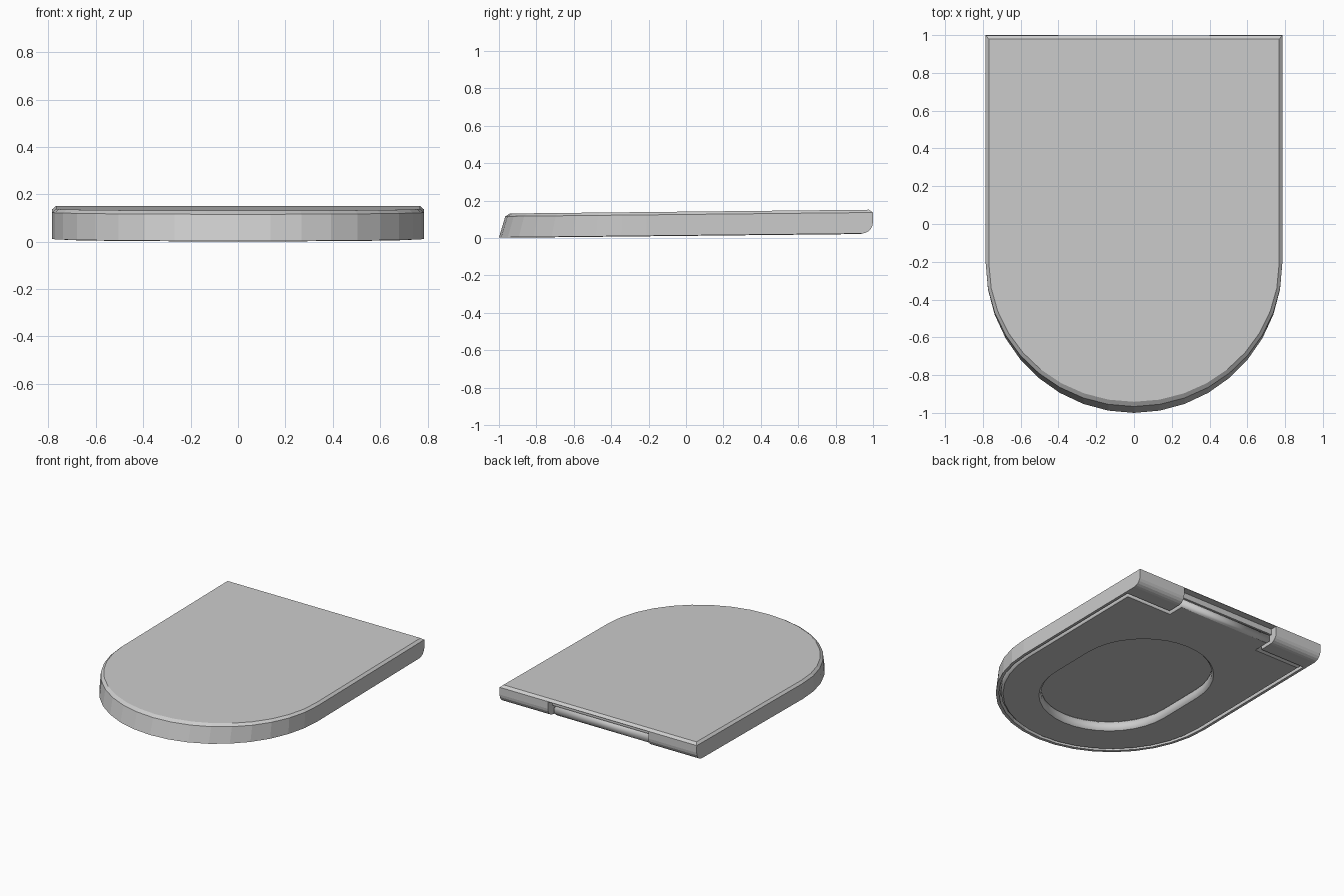
import bpy, bmesh
from math import sin, cos, pi

if "Cube" in bpy.data.objects:
    bpy.data.objects.remove(bpy.data.objects["Cube"])

TILT = 0.0105
ARC_Y = -0.21

mat = bpy.data.materials.new("light_grey_plastic")
mat.use_nodes = True
GREY = (0.6, 0.6, 0.6, 1)
mat.diffuse_color = GREY
mat.node_tree.nodes["Principled BSDF"].inputs["Base Color"].default_value = GREY


def arc(rx, ry, cy, start, steps):
    """Half ellipse, counter-clockwise from the start angle."""
    angles = [start + pi * i / steps for i in range(steps + 1)]
    return [(rx * cos(a), cy + ry * sin(a)) for a in angles]


def d_outline(half_w, front, back):
    """Straight back and sides with a rounded front."""
    return ([(-half_w, back)] + arc(half_w, front, ARC_Y, pi, 18) + [(half_w, back)])


def inner_outline(half_w, front, step_y, tab_w, tab_y):
    """Rounded front with a narrower tab reaching to the back."""
    return ([(-tab_w, tab_y), (-tab_w, step_y), (-half_w, step_y)]
            + arc(half_w, front, ARC_Y, pi, 18)
            + [(half_w, step_y), (tab_w, step_y), (tab_w, tab_y)])


def link(name, mesh):
    obj = bpy.data.objects.new(name, mesh)
    bpy.context.collection.objects.link(obj)
    obj.rotation_euler.x = TILT
    obj.location.z = TILT
    if not mesh.materials:
        mesh.materials.append(mat)
    return obj


def loft(name, layers, back_round=0):
    """Stack outlines of equal length into a closed solid."""
    bm = bmesh.new()
    rings = [[bm.verts.new((x, y, z)) for x, y in pts] for z, pts in layers]
    n = len(rings[0])
    for low, high in zip(rings, rings[1:]):
        for i in range(n):
            j = (i + 1) % n
            bm.faces.new((low[i], low[j], high[j], high[i]))
    bm.faces.new(rings[0][::-1])
    bm.faces.new(rings[-1])
    if back_round:
        edge = bm.edges.get((rings[0][0], rings[0][-1]))
        bmesh.ops.bevel(bm, geom=[edge], offset=back_round, segments=5,
                        profile=0.5, affect='EDGES')
    bmesh.ops.recalc_face_normals(bm, faces=bm.faces)
    mesh = bpy.data.meshes.new(name)
    bm.to_mesh(mesh)
    bm.free()
    return link(name, mesh)


def cut(target, cutter):
    cutter.hide_render = True
    cutter.hide_set(True)
    cutter.display_type = 'WIRE'
    mod = target.modifiers.new(cutter.name, 'BOOLEAN')
    mod.operation = 'DIFFERENCE'
    mod.solver = 'EXACT'
    mod.object = cutter
    bpy.context.view_layer.objects.active = target
    bpy.ops.object.modifier_apply(modifier=mod.name)
    bpy.data.objects.remove(cutter)


# Lid: slanted front, chamfered top edge, rounded lower back edge
lid = loft("lid", [
    (0.003, d_outline(0.785, 0.79, 1.0)),
    (0.115, d_outline(0.785, 0.755, 1.0)),
    (0.130, d_outline(0.768, 0.73, 0.98)),
], back_round=0.06)

# Hollow underside, leaving a thin rim and two back corner blocks
hollow = inner_outline(0.765, 0.768, 0.845, 0.40, 1.2)
cut(lid, loft("lid_hollow", [(-0.1, hollow), (0.07, hollow)]))

# Hinge recess in the back wall
recess = [(-0.40, 0.95), (0.40, 0.95), (0.40, 1.2), (-0.40, 1.2)]
cut(lid, loft("hinge_recess", [(-0.1, recess), (0.112, recess)]))

# Seat ring: flat filled curve with a hole and chamfered edges
CHAMFER = 0.014
curve = bpy.data.curves.new("seat_ring", 'CURVE')
curve.dimensions = '2D'
curve.fill_mode = 'BOTH'
curve.extrude = 0.035 - CHAMFER
curve.bevel_depth = CHAMFER
curve.bevel_resolution = 0
curve.offset = -CHAMFER
opening = arc(0.46, 0.46, 0.09, 0, 18) + arc(0.46, 0.46, -0.25, pi, 18)
for pts in (inner_outline(0.752, 0.755, 0.83, 0.385, 0.95), opening):
    spline = curve.splines.new('POLY')
    spline.points.add(len(pts) - 1)
    for p, (x, y) in zip(spline.points, pts):
        p.co = (x, y, 0, 1)
    spline.use_cyclic_u = True
source = link("seat_curve", curve)
bpy.context.view_layer.update()
graph = bpy.context.evaluated_depsgraph_get()
mesh = bpy.data.meshes.new_from_object(source.evaluated_get(graph))
bpy.data.objects.remove(source)
for v in mesh.vertices:
    v.co.z += 0.0355
seat = link("seat_ring", mesh)
